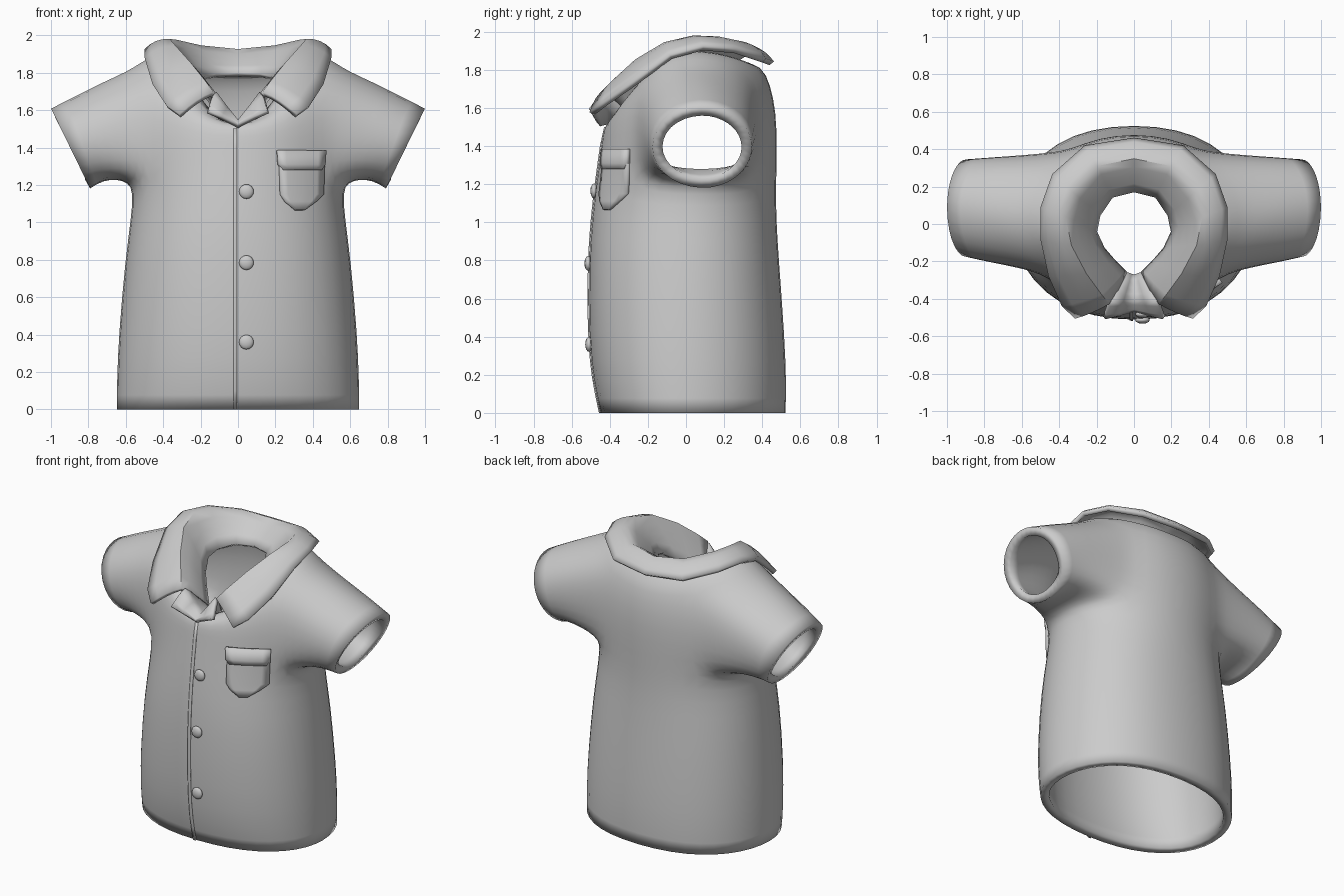
import bpy, bmesh
from math import sin, cos, pi, radians
from mathutils import Vector
from mathutils.bvhtree import BVHTree

if "Cube" in bpy.data.objects:
    bpy.data.objects.remove(bpy.data.objects["Cube"])


def add_object(name, bm):
    bmesh.ops.recalc_face_normals(bm, faces=bm.faces)
    me = bpy.data.meshes.new(name)
    bm.to_mesh(me)
    bm.free()
    ob = bpy.data.objects.new(name, me)
    bpy.context.collection.objects.link(ob)
    return ob


def smooth(ob, angle=50):
    bpy.ops.object.select_all(action='DESELECT')
    ob.select_set(True)
    bpy.context.view_layer.objects.active = ob
    bpy.ops.object.shade_smooth_by_angle(angle=radians(angle))


def solidify(ob, thickness, offset):
    m = ob.modifiers.new("thickness", 'SOLIDIFY')
    m.thickness, m.offset = thickness, offset
    m.use_even_offset = True


def grid(bm, rows):
    vs = [[bm.verts.new(p) for p in r] for r in rows]
    for a, b in zip(vs, vs[1:]):
        for j in range(len(a) - 1):
            bm.faces.new((a[j], a[j + 1], b[j + 1], b[j]))


# Shirt body: rings of (half width, front y, back y, front z, side z, back z)
N = 20
RINGS = [
    (.65, -.45, .525, 0, 0, 0), (.65, -.49, .53, .15, .15, .15),
    (.64, -.515, .52, .4, .4, .4), (.605, -.515, .49, .8, .8, .8),
    (.575, -.495, .475, 1.05, 1.02, 1.03), (.565, -.47, .475, 1.25, 1.19, 1.2),
    (.58, -.45, .48, 1.38, 1.42, 1.4), (.575, -.44, .475, 1.46, 1.65, 1.58),
    (.53, -.425, .445, 1.5, 1.86, 1.72), (.44, -.39, .40, 1.52, 1.91, 1.82),
    (.31, -.33, .30, 1.51, 1.9, 1.84)]
LOW, HIGH = 5, 8                        # rings bounding the armholes
ARM = {18, 19, 0, 1, 2, 7, 8, 9, 10, 11}  # columns opened by the armholes

bm = bmesh.new()
rings = []
for rx, yf, yb, zf, zs, zb in RINGS:
    ring = []
    power = .87 if zs < .9 else .95
    for j in range(N):
        c, s = cos(2 * pi * j / N), sin(2 * pi * j / N)
        x = rx * 1.01 * (1 if c > 0 else -1) * abs(c) ** power
        y = (yb if s > 0 else -yf) * 1.01 * (1 if s > 0 else -1) * abs(s) ** .95
        z = zs + ((zb if s > 0 else zf) - zs) * s * s
        ring.append(bm.verts.new((0 if abs(c) < 1e-6 else x, y, z)))
    rings.append(ring)
for i in range(len(rings) - 1):
    for j in range(N):
        if not (LOW <= i < HIGH and j in ARM):
            k = (j + 1) % N
            bm.faces.new((rings[i][j], rings[i][k], rings[i + 1][k], rings[i + 1][j]))

# Sleeves: armhole loop carried out to a tilted round cuff
for side, back, front in ((1, (0, 1, 2, 3), (0, 19, 18)), (-1, (10, 9, 8, 7), (10, 11, 12))):
    def half(cols):  # top to bottom along one side of the armhole
        return ([rings[HIGH][j] for j in cols]
                + [rings[i][cols[-1]] for i in range(HIGH - 1, LOW, -1)]
                + [rings[LOW][j] for j in reversed(cols)])
    b, f = half(back), half(front)
    loop = b + f[-2:0:-1]
    angles = [pi * k / (len(b) - 1) for k in range(len(b))]
    angles += [-pi * k / (len(f) - 1) for k in range(len(f) - 2, 0, -1)]
    n = len(loop)
    cuff = [Vector((side * (.895 + .107 * cos(a)), .083 + .268 * sin(a), 1.395 + .219 * cos(a)))
            for a in angles]
    start = [v.co.copy() for v in loop]
    for t in (.12, .4, .7, 1):
        new = []
        for k, a in enumerate(angles):
            p = start[k].lerp(cuff[k], t)
            p.z += .05 * max(0, -cos(a)) * (sin(pi * t) ** .7 if t < 1 else 0)
            new.append(bm.verts.new(p))
        for k in range(n):
            bm.faces.new((loop[k], loop[(k + 1) % n], new[(k + 1) % n], new[k]))
        loop = new
# Relax the armhole so the sleeve flows into the body
bmesh.ops.delete(bm, geom=[v for v in bm.verts if not v.link_faces], context='VERTS')
near = [v for v in bm.verts if .3 < abs(v.co.x) < .72 and 1.1 < v.co.z < 1.84]
for _ in range(2):
    bmesh.ops.smooth_vert(bm, verts=near, factor=.4, use_axis_x=True, use_axis_y=True, use_axis_z=True)
body = add_object("shirt_body", bm)
sub = body.modifiers.new("smooth", 'SUBSURF')
sub.levels = sub.render_levels = 1
solidify(body, .054, -1)
body.modifiers["thickness"].use_even_offset = False
smooth(body)

# Surface sampler for the details laid on the front
bpy.context.view_layer.update()
tree = BVHTree.FromObject(body, bpy.context.evaluated_depsgraph_get())


def front_y(x, z):
    hit = tree.ray_cast(Vector((x, -2, z)), Vector((0, 1, 0)))[0]
    return hit.y if hit else -.45


def patch(name, rows, lift, thickness, cols=6):
    bm = bmesh.new()
    pts = []
    for z, x0, x1 in rows:
        xs = [x0 + (x1 - x0) * k / cols for k in range(cols + 1)]
        pts.append([(x, front_y(x, max(z, .01)) - lift, z) for x in xs])
    grid(bm, pts)
    ob = add_object(name, bm)
    solidify(ob, thickness, 0)
    smooth(ob, 40)


# Chest pocket, its flap, and the front placket edge
patch("pocket", [(1.37, .22, .455), (1.30, .22, .455), (1.15, .225, .45),
                 (1.11, .25, .41), (1.065, .305, .35)], .004, .03)
patch("pocket_flap", [(1.385, .21, .465), (1.31, .215, .46), (1.28, .24, .44)], .014, .03)
patch("placket_edge", [(1.5 * k / 15, -.025, -.005) for k in range(16)], .001, .012, 1)

# Buttons
for k, z in enumerate((1.165, .785, .36)):
    bpy.ops.mesh.primitive_uv_sphere_add(segments=12, ring_count=8, radius=.039,
                                         location=(.045, front_y(.045, z) - .008, z))
    ob = bpy.context.object
    ob.name = f"button_{k + 1}"
    ob.scale.y = .5
    smooth(ob)


# Collar and lapels: half strips folded over a crest, then mirrored
def folded_strip(name, stations, thickness, bulge):
    bm = bmesh.new()
    rows = []
    for inner, crest, outer in stations:
        a, c, b = Vector(inner), Vector(crest), Vector(outer)
        ctrl = 2 * c - (a + b) / 2
        row = []
        for t in (k / 8 for k in range(9)):
            curve = a * (1 - t) ** 2 + ctrl * 2 * t * (1 - t) + b * t * t
            fold = a.lerp(c, 2 * t) if t < .5 else c.lerp(b, 2 * t - 1)
            row.append(fold.lerp(curve, bulge))
        rows.append(row)
    grid(bm, rows)
    ob = add_object(name, bm)
    m = ob.modifiers.new("mirror", 'MIRROR')
    m.use_clip = True
    solidify(ob, thickness, 0)
    smooth(ob)


folded_strip("collar", [
    ((0, .18, 1.79), (0, .35, 1.91), (0, .45, 1.835)),
    ((.12, .15, 1.785), (.2, .31, 1.93), (.26, .41, 1.85)),
    ((.19, .05, 1.77), (.33, .17, 1.96), (.43, .26, 1.9)),
    ((.21, -.04, 1.74), (.37, .04, 1.965), (.49, .09, 1.915)),
    ((.17, -.13, 1.68), (.34, -.11, 1.93), (.49, -.08, 1.87)),
    ((.11, -.2, 1.61), (.26, -.26, 1.84), (.45, -.27, 1.73)),
    ((.06, -.25, 1.54), (.18, -.37, 1.74), (.38, -.43, 1.62)),
    ((.05, -.26, 1.53), (.14, -.42, 1.685), (.31, -.495, 1.57))], .03, .45)
folded_strip("lapels", [
    ((.05, -.26, 1.53), (.125, -.41, 1.69), (.16, -.5, 1.59)),
    ((.02, -.27, 1.51), (.065, -.41, 1.61), (.09, -.485, 1.56)),
    ((0, -.275, 1.5), (0, -.41, 1.53), (0, -.46, 1.515))], .025, .2)
